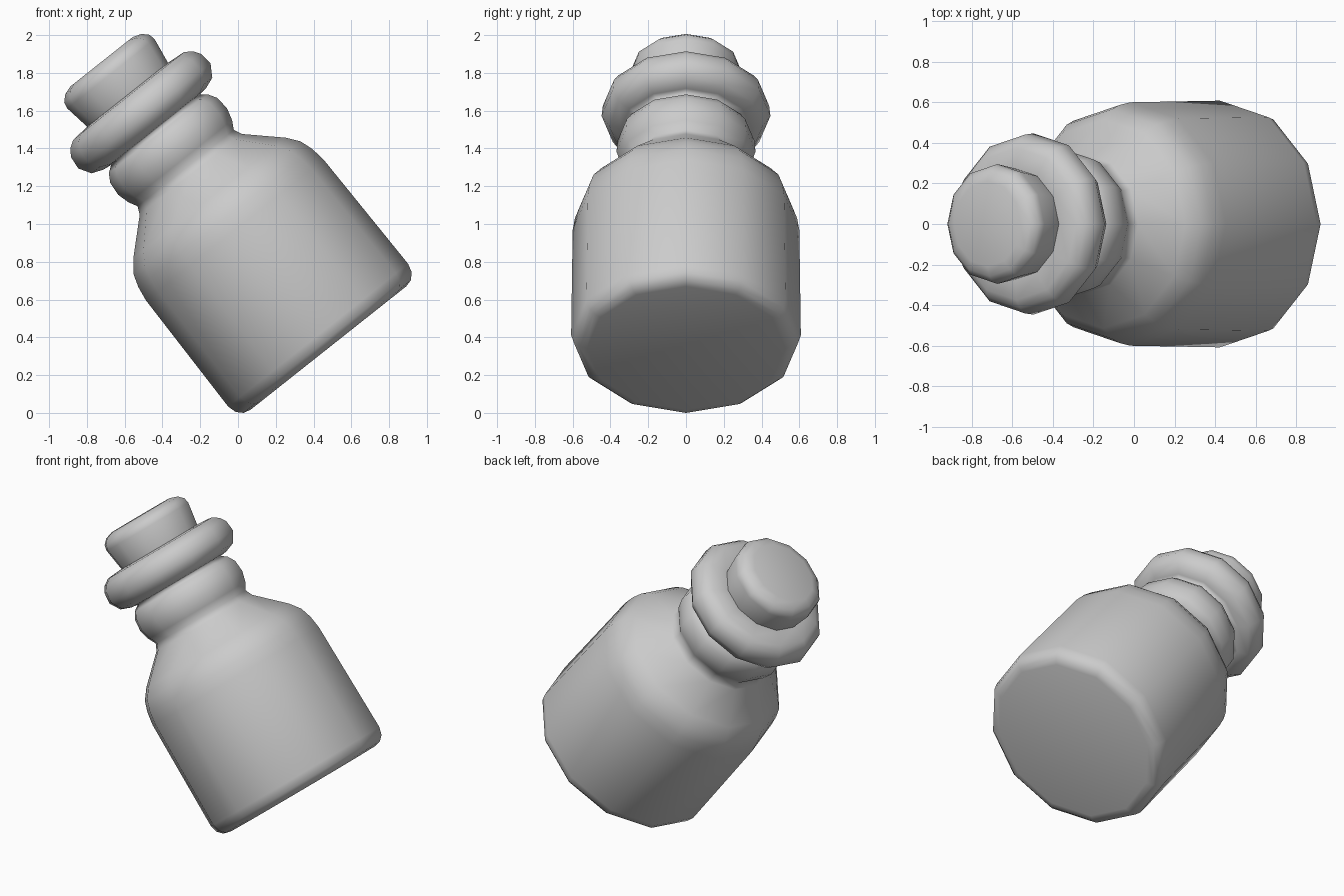
import bpy, bmesh
from math import cos, sin, pi, radians

if "Cube" in bpy.data.objects:
    bpy.data.objects.remove(bpy.data.objects["Cube"])

SIDES = 12
TILT = radians(-38.4)


def lathe(name, profile):
    """Revolve (radius, height) points around z, cap both ends, then tilt."""
    bm = bmesh.new()
    rings = [[bm.verts.new((r * cos(2 * pi * i / SIDES), r * sin(2 * pi * i / SIDES), h))
              for i in range(SIDES)] for r, h in profile]
    for a, b in zip(rings, rings[1:]):
        for i in range(SIDES):
            j = (i + 1) % SIDES
            bm.faces.new((a[i], a[j], b[j], b[i]))
    bm.faces.new(rings[0][::-1])
    bm.faces.new(rings[-1])
    mesh = bpy.data.meshes.new(name)
    bm.to_mesh(mesh)
    bm.free()
    for p in mesh.polygons:
        p.use_smooth = True
    obj = bpy.data.objects.new(name, mesh)
    bpy.context.collection.objects.link(obj)
    obj.location = (0.461, 0, 0.365)
    obj.rotation_euler = (0, TILT, 0)
    return obj


# Bottle body with sloped shoulder, bulged neck and rolled lip
lathe("bottle", [
    (0.525, -0.028), (0.565, -0.018), (0.595, 0.012), (0.608, 0.06),
    (0.60, 0.77), (0.588, 0.85), (0.565, 0.92), (0.515, 0.985),
    (0.345, 1.145), (0.325, 1.188),
    (0.35, 1.234), (0.368, 1.30), (0.362, 1.375), (0.335, 1.42), (0.30, 1.446),
    (0.345, 1.452), (0.407, 1.475), (0.447, 1.54), (0.44, 1.61),
    (0.415, 1.648), (0.375, 1.675), (0.28, 1.683), (0.24, 1.68),
])

# Cork stopper set into the lip
lathe("cork", [
    (0.262, 1.62), (0.274, 1.69), (0.295, 1.825), (0.288, 1.86),
    (0.258, 1.89), (0.21, 1.906),
])
